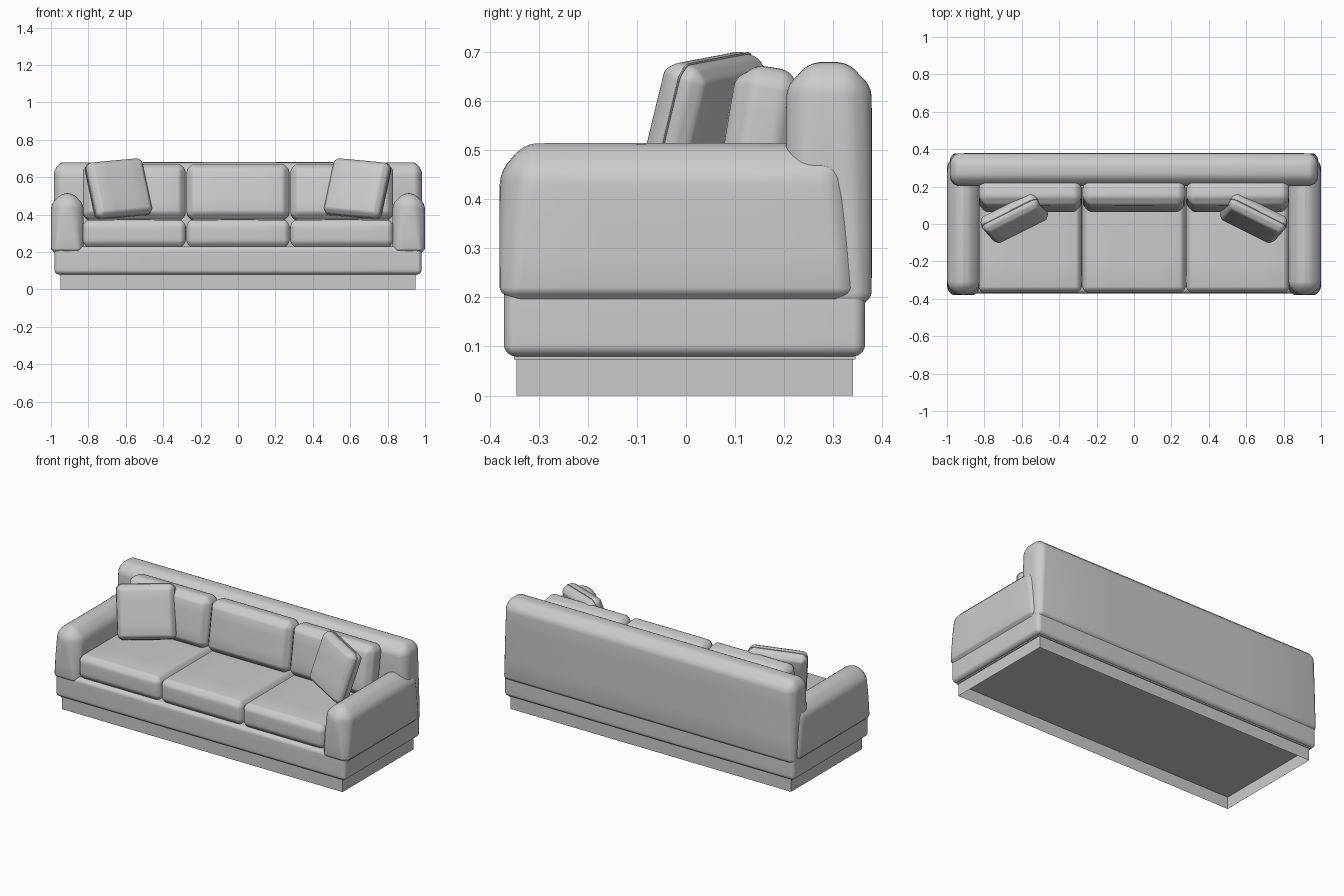
import bpy, bmesh
from math import tan, radians, pi
from mathutils import Matrix, Vector

if "Cube" in bpy.data.objects:
    bpy.data.objects.remove(bpy.data.objects["Cube"])

N = 6  # grid cells per half side; the outer 4 form the rounded edge


def finish(name, bm, mat=None, smooth=True):
    me = bpy.data.meshes.new(name)
    bm.to_mesh(me)
    bm.free()
    for p in me.polygons:
        p.use_smooth = smooth
    ob = bpy.data.objects.new(name, me)
    bpy.context.collection.objects.link(ob)
    if mat:
        ob.matrix_world = mat
    return ob


def soft_box(name, size, r, puff=(0, 0, 0), mat=None, r_low=None):
    """Upholstered block: rounded edges (radius per axis) and bulging faces."""
    r_low = r_low or r
    half = [s / 2 for s in size]
    bm = bmesh.new()
    bmesh.ops.create_cube(bm, size=2)
    bmesh.ops.subdivide_edges(bm, edges=bm.edges[:], cuts=2 * N - 1, use_grid_fill=True)
    for v in bm.verts:
        u = v.co.copy()
        t = min(max((u.z * N + 2) / 4, 0), 1)
        rad = [a + (b - a) * t for a, b in zip(r_low, r)]
        inner, d = Vector(), Vector()
        for i in range(3):
            k, s = abs(u[i]) * N, 1 if u[i] >= 0 else -1
            inner[i] = s * min(k / 2, 1) * (half[i] - rad[i])
            d[i] = s * tan(max(k - 2, 0) / 4 * pi / 4)
        d.normalize()
        for i in range(3):
            b, c = u[(i + 1) % 3], u[(i + 2) % 3]
            v.co[i] = inner[i] + d[i] * rad[i] + puff[i] * u[i] * (1 - b * b) * (1 - c * c)
    return finish(name, bm, mat)


def span(name, lo, hi, r, puff=(0, 0, 0), r_low=None):
    """Soft box given by its two opposite corners."""
    lo, hi = Vector(lo), Vector(hi)
    return soft_box(name, hi - lo, r, puff, Matrix.Translation((lo + hi) / 2), r_low)


def hard_box(name, lo, hi, open_ends=False):
    lo, hi = Vector(lo), Vector(hi)
    bm = bmesh.new()
    bmesh.ops.create_cube(bm, size=1)
    if open_ends:
        ends = [f for f in bm.faces if abs(f.normal.z) > 0.5]
        bmesh.ops.delete(bm, geom=ends, context='FACES_ONLY')
    for v in bm.verts:
        v.co = Vector([v.co[i] * (hi - lo)[i] for i in range(3)]) + (lo + hi) / 2
    return finish(name, bm, smooth=False)


# plinth: thin skirt, open underneath, with a slim board on top
hard_box("plinth", (-0.95, -0.345, 0), (0.95, 0.34, 0.073), open_ends=True)
hard_box("plinth_board", (-0.955, -0.35, 0.073), (0.955, 0.345, 0.085))

# upholstered base and backrest
span("base", (-0.982, -0.371, 0.08), (0.982, 0.365, 0.23), (0.025,) * 3)
span("backrest", (-0.985, 0.21, 0.18), (0.985, 0.372, 0.67), (0.05, 0.06, 0.06),
     (0, 0.007, 0.01), (0.03, 0.03, 0.03))

for side, s in (("left", -1), ("right", 1)):
    # armrest with a rounded top
    x0, x1 = sorted((s * 0.83, s * 0.995))
    span("armrest_" + side, (x0, -0.376, 0.195), (x1, 0.345, 0.505),
         (0.078, 0.07, 0.075), (0.005, 0.004, 0.01), (0.03, 0.04, 0.025))

    # throw pillow, turned inward and leaning back, with a seam round its edge
    mat = (Matrix.Translation((s * 0.64, 0.03, 0.537))
           @ Matrix.Rotation(radians(-25 * s), 4, 'Z')
           @ Matrix.Rotation(radians(-17), 4, 'X')
           @ Matrix.Rotation(radians(5 * s), 4, 'Y'))
    soft_box("pillow_" + side, (0.325, 0.085, 0.305), (0.028, 0.03, 0.028),
             (0.003, 0.008, 0.003), mat)
    soft_box("pillow_seam_" + side, (0.332, 0.008, 0.312), (0.03, 0.003, 0.03),
             (0.003, 0, 0.003), mat)

# three seat cushions and three leaning back cushions
for name, x in (("left", -0.555), ("middle", 0), ("right", 0.555)):
    span("seat_cushion_" + name, (x - 0.274, -0.365, 0.23), (x + 0.274, 0.22, 0.367),
         (0.03, 0.03, 0.035), (0.002, 0.004, 0.006))
    mat = Matrix.Translation((x, 0.152, 0.518)) @ Matrix.Rotation(radians(-9), 4, 'X')
    soft_box("back_cushion_" + name, (0.544, 0.12, 0.295), (0.04, 0.04, 0.04),
             (0.003, 0.014, 0.005), mat)
